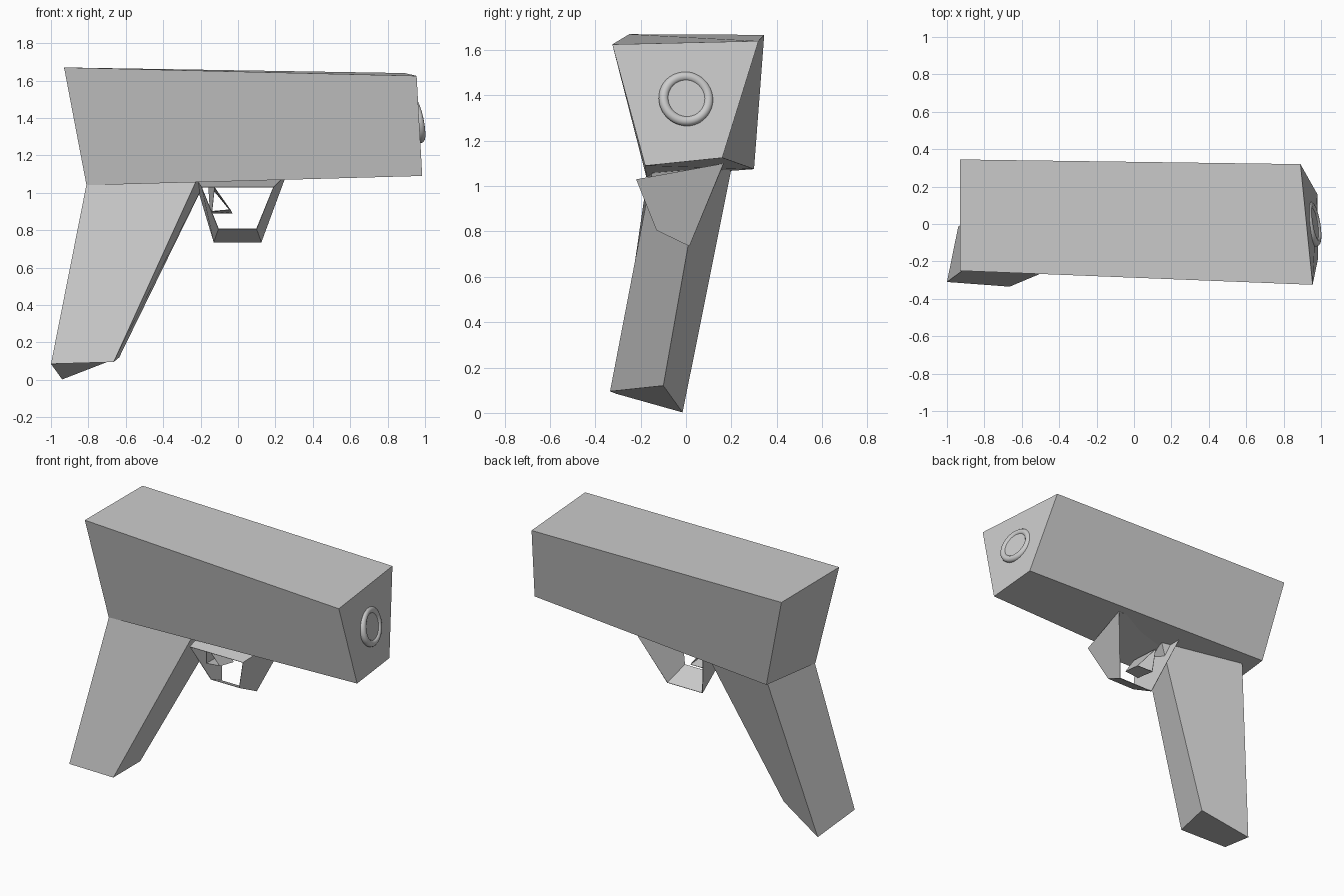
import bpy
import bmesh
from mathutils import Vector

cube = bpy.data.objects.get("Cube")
if cube:
    bpy.data.objects.remove(cube, do_unlink=True)

grey = bpy.data.materials.new("plain_grey")
grey.use_nodes = True
COLOUR = (0.6, 0.6, 0.6, 1)
grey.diffuse_color = COLOUR
grey.node_tree.nodes["Principled BSDF"].inputs["Base Color"].default_value = COLOUR


def loft(name, ring_a, ring_b, capped=True):
    """Skin two matching rings, closing the ends if capped."""
    bm = bmesh.new()
    a = [bm.verts.new(p) for p in ring_a]
    b = [bm.verts.new(p) for p in ring_b]
    n = len(a)
    for i in range(n):
        j = (i + 1) % n
        bm.faces.new((a[i], a[j], b[j], b[i]))
    if capped:
        bm.faces.new(a)
        bm.faces.new(b)
    bmesh.ops.recalc_face_normals(bm, faces=bm.faces)
    mesh = bpy.data.meshes.new(name)
    bm.to_mesh(mesh)
    bm.free()
    obj = bpy.data.objects.new(name, mesh)
    bpy.context.collection.objects.link(obj)
    mesh.materials.append(grey)
    return obj


def tube(name, ring_a, ring_b, wall):
    """Open-ended thin-walled loft."""
    obj = loft(name, ring_a, ring_b, capped=False)
    shell = obj.modifiers.new("wall", 'SOLIDIFY')
    shell.thickness = wall
    shell.offset = -1
    return obj


# Tapered main body, rear ring to muzzle ring
loft("body",
     [(-0.93, -0.25, 1.67), (-0.93, 0.345, 1.667), (-0.79, 0.30, 1.075), (-0.81, -0.175, 1.04)],
     [(0.955, -0.325, 1.625), (0.89, 0.32, 1.64), (0.98, 0.16, 1.125), (0.985, -0.18, 1.09)])

# Raked grip
loft("grip",
     [(-1.0, -0.31, 0.085), (-0.665, -0.335, 0.095), (-0.635, -0.10, 0.12), (-0.94, -0.015, 0.002)],
     [(-0.81, -0.17, 1.045), (-0.225, -0.15, 1.06), (-0.165, 0.07, 1.08), (-0.71, 0.20, 1.075)])

# Trigger guard, flaring towards the back
tube("trigger_guard",
     [(-0.195, -0.22, 1.03), (-0.105, -0.13, 0.805), (0.10, -0.13, 0.805), (0.19, -0.22, 1.03)],
     [(-0.24, 0.165, 1.10), (-0.13, 0.015, 0.735), (0.125, 0.015, 0.735), (0.26, 0.165, 1.10)],
     0.004)

# Hollow three-sided trigger
tube("trigger",
     [(-0.125, -0.15, 1.03), (-0.14, -0.13, 0.90), (-0.04, -0.13, 0.91)],
     [(-0.16, 0.02, 1.05), (-0.15, 0.0, 0.89), (-0.03, 0.0, 0.89)],
     0.004)

# Muzzle ring and the disc inside it
axis = Vector((1, 0.17, 0.2)).normalized()
turn = axis.to_track_quat('Z', 'Y').to_euler()
centre = Vector((0.955, 0, 1.385))
bpy.ops.mesh.primitive_torus_add(location=centre, rotation=turn, major_segments=48,
                                 minor_segments=12, major_radius=0.1, minor_radius=0.022)
ring = bpy.context.object
ring.name = "muzzle_ring"
bpy.ops.object.shade_smooth()
bpy.ops.mesh.primitive_cylinder_add(vertices=48, radius=0.1, depth=0.008,
                                    location=centre + axis * 0.008, rotation=turn)
disc = bpy.context.object
disc.name = "muzzle_disc"
for part in (ring, disc):
    part.data.materials.append(grey)
